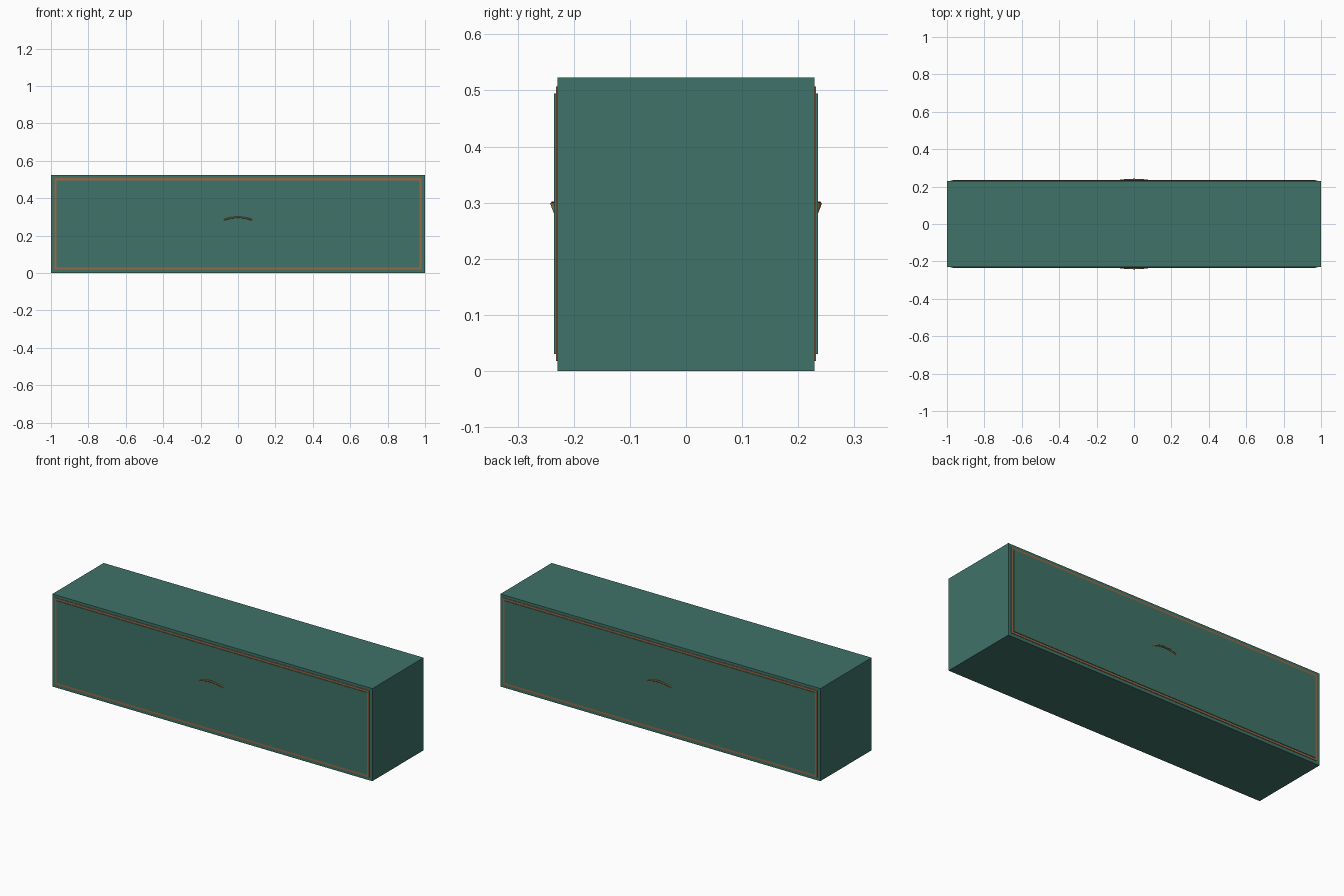
import bpy

if "Cube" in bpy.data.objects:
    bpy.data.objects.remove(bpy.data.objects["Cube"])


def material(name, color):
    m = bpy.data.materials.new(name)
    m.diffuse_color = color
    m.use_nodes = True
    m.node_tree.nodes["Principled BSDF"].inputs["Base Color"].default_value = m.diffuse_color
    return m


green = material("green_paint", (0.05, 0.17, 0.14, 1))
copper = material("copper", (0.32, 0.14, 0.06, 1))
brass = material("dark_brass", (0.30, 0.17, 0.05, 1))


def box(name, x, y, z, mat):
    """Box from (min, max) ranges on each axis."""
    c = [(r[0] + r[1]) / 2 for r in (x, y, z)]
    bpy.ops.mesh.primitive_cube_add(size=1, location=c)
    o = bpy.context.object
    o.name = name
    o.scale = [abs(r[1] - r[0]) for r in (x, y, z)]
    bpy.ops.object.transform_apply(location=False, rotation=False, scale=True)
    o.data.materials.append(mat)
    return o


# Main chest
box("body", (-1, 1), (-0.229, 0.229), (0, 0.523), green)

for side, s in (("front", -1), ("back", 1)):
    # Raised panel
    box(side + "_panel", (-0.97, 0.97), (s * 0.227, s * 0.235), (0.03, 0.495), green)

    # Copper inlay frame around the panel
    fy = (s * 0.227, s * 0.2318)
    box(side + "_trim_bottom", (-0.982, 0.982), fy, (0.018, 0.03), copper)
    box(side + "_trim_top", (-0.982, 0.982), fy, (0.495, 0.507), copper)
    for end, e in (("left", -1), ("right", 1)):
        box(f"{side}_trim_{end}", (e * 0.97, e * 0.982), fy, (0.03, 0.495), copper)

    # Bowed, outward-leaning pull handle
    cu = bpy.data.curves.new(side + "_handle", "CURVE")
    cu.dimensions = "3D"
    cu.bevel_depth = 0.0045
    cu.bevel_resolution = 1
    cu.use_fill_caps = True
    sp = cu.splines.new("POLY")
    n = 12
    sp.points.add(n)
    for i, p in enumerate(sp.points):
        t = 2 * i / n - 1
        lift = 1 - t * t
        p.co = (0.082 * t, s * (0.231 + 0.0065 * lift), 0.281 + 0.017 * lift, 1)
    handle = bpy.data.objects.new(side + "_handle", cu)
    bpy.context.collection.objects.link(handle)
    cu.materials.append(brass)
